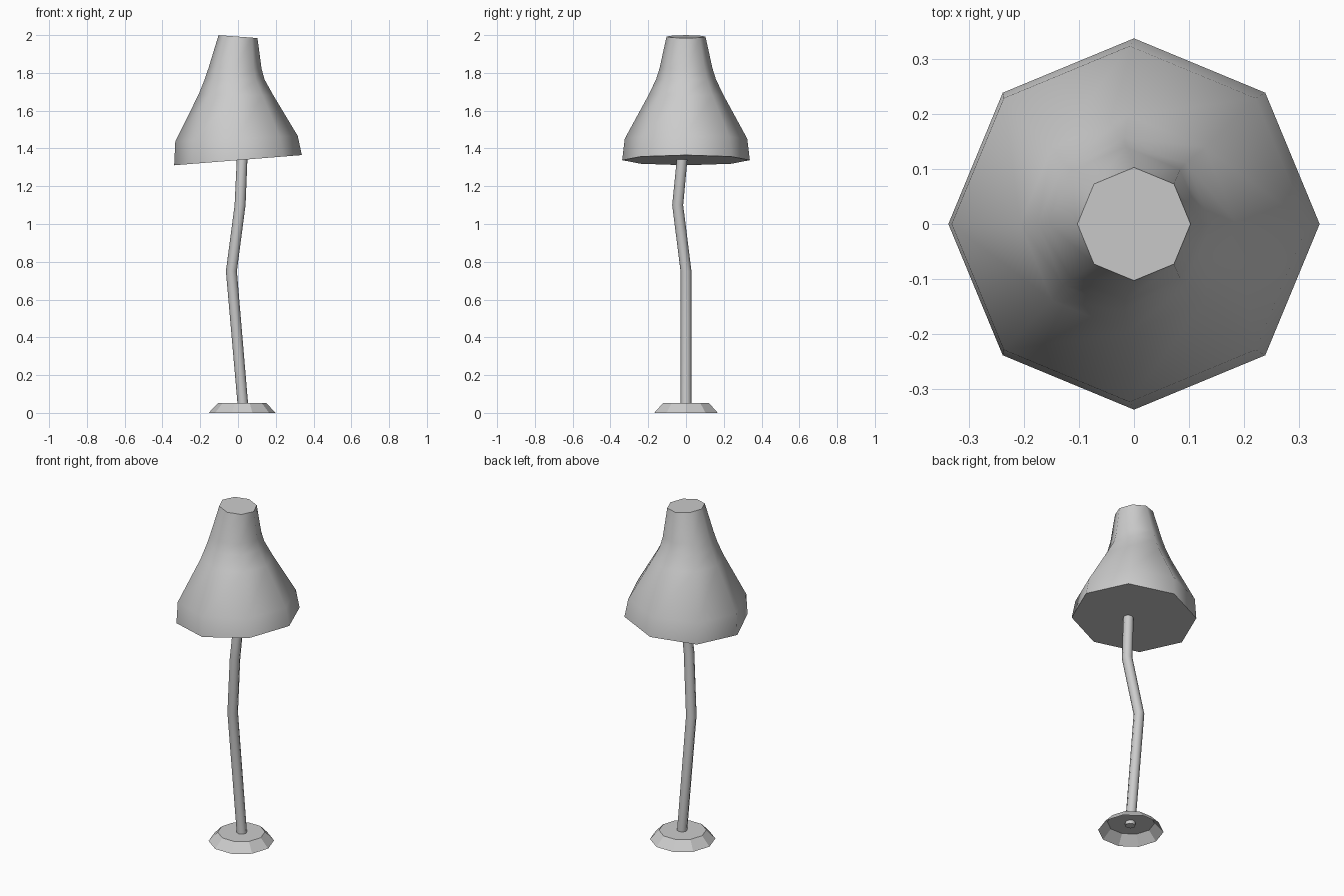
import bpy, bmesh
from math import cos, sin, pi, radians

if "Cube" in bpy.data.objects:
    bpy.data.objects.remove(bpy.data.objects["Cube"])


def loft(name, rings, sides, cap_start=True, cap_end=True, smooth=None):
    """Bridge stacked rings given as (cx, cy, z, radius, slope of z along x)."""
    bm = bmesh.new()
    loops = []
    for cx, cy, z, r, slope in rings:
        loop = []
        for i in range(sides):
            a = 2 * pi * i / sides
            loop.append(bm.verts.new((cx + r * cos(a), cy + r * sin(a),
                                      z + slope * r * cos(a))))
        loops.append(loop)
    for low, high in zip(loops, loops[1:]):
        for i in range(sides):
            j = (i + 1) % sides
            bm.faces.new((low[i], low[j], high[j], high[i]))
    if cap_start:
        bm.faces.new(loops[0][::-1])
    if cap_end:
        bm.faces.new(loops[-1])
    mesh = bpy.data.meshes.new(name)
    bm.to_mesh(mesh)
    bm.free()
    obj = bpy.data.objects.new(name, mesh)
    bpy.context.collection.objects.link(obj)
    if smooth:
        bpy.ops.object.select_all(action='DESELECT')
        obj.select_set(True)
        bpy.context.view_layer.objects.active = obj
        bpy.ops.object.shade_smooth_by_angle(angle=radians(smooth))
    return obj


# Ten-sided foot, hollow underneath
loft("base", [(0.022, 0, 0, 0.177, 0), (0.022, 0, 0.052, 0.128, 0)], 10,
     cap_start=False)

# Crooked stem, poking slightly through the foot and into the shade
loft("stem", [(0.027, 0, 0.03, 0.028, 0), (-0.035, 0, 0.75, 0.029, 0),
              (0.011, -0.044, 1.10, 0.029, 0), (0.023, -0.018, 1.37, 0.028, 0)],
     8, smooth=60)

# Lopsided octagonal bell shade, closed at both ends
loft("shade", [(0, 0, 1.338, 0.338, 0.08), (-0.008, 0, 1.452, 0.324, 0.046),
               (-0.010, 0, 1.685, 0.197, -0.02), (-0.017, 0, 1.767, 0.158, -0.02),
               (-0.015, 0, 1.825, 0.140, -0.03), (0, 0, 1.992, 0.103, -0.075)],
     8, smooth=62)
